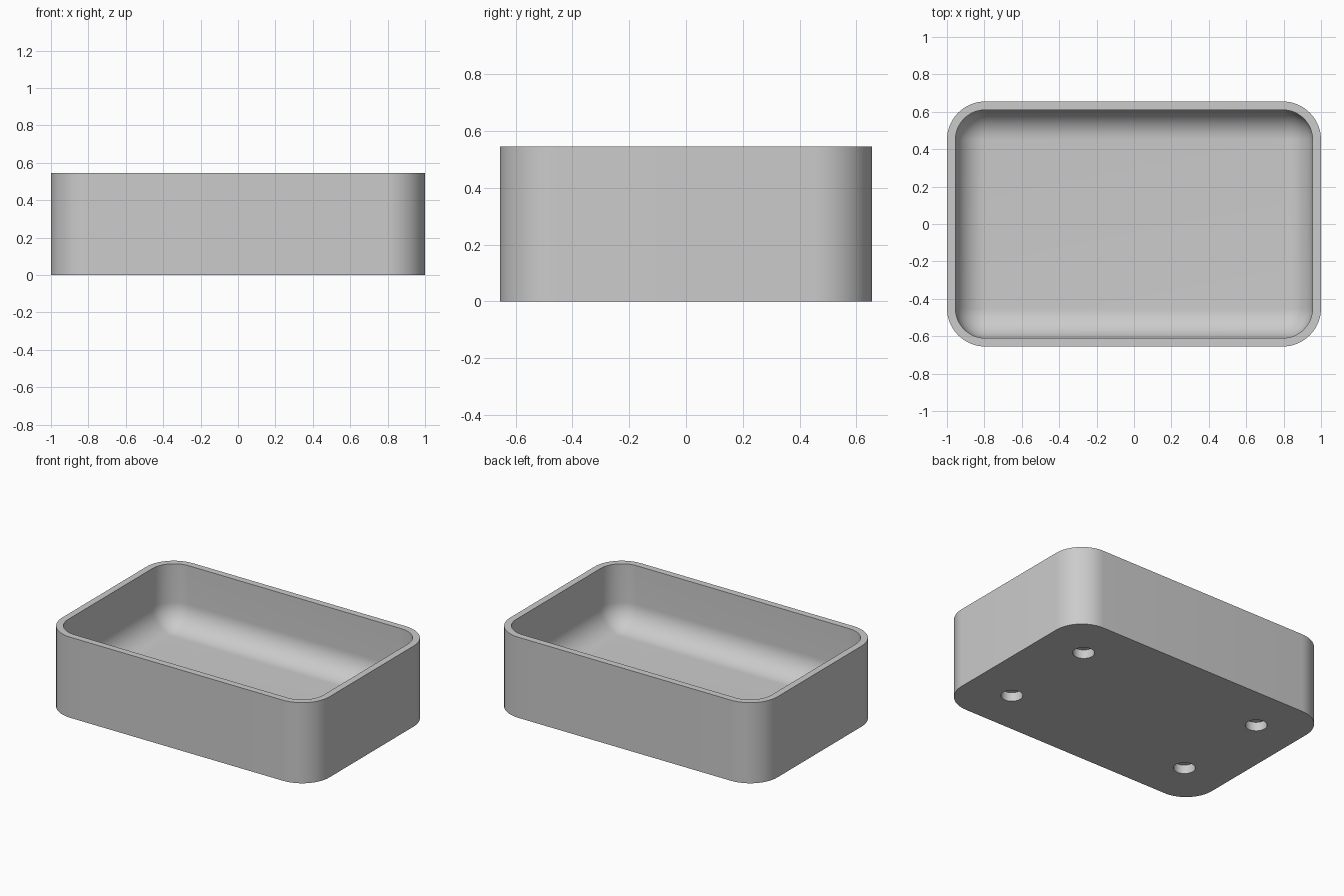
import bpy, bmesh
from math import sin, cos, pi

if "Cube" in bpy.data.objects:
    bpy.data.objects.remove(bpy.data.objects["Cube"], do_unlink=True)

grey = bpy.data.materials.new("light_grey")
colour = (0.6, 0.6, 0.6, 1)
grey.diffuse_color = colour
grey.use_nodes = True
grey.node_tree.nodes["Principled BSDF"].inputs["Base Color"].default_value = colour

HALF_X, HALF_Y, HEIGHT = 1.0, 0.655, 0.545
CORNER, WALL, FLOOR = 0.205, 0.045, 0.125
FILLET = CORNER - WALL
STEPS = 16


def ring(bm, radius, z):
    """Rounded rectangle whose corner centres stay fixed."""
    cx, cy = HALF_X - CORNER, HALF_Y - CORNER
    verts = []
    for quarter, (sx, sy) in enumerate([(1, 1), (-1, 1), (-1, -1), (1, -1)]):
        for i in range(STEPS + 1):
            a = (quarter + i / STEPS) * pi / 2
            verts.append(bm.verts.new((sx * cx + radius * cos(a),
                                       sy * cy + radius * sin(a), z)))
    return verts


# Tray: outer wall, rim, inner wall and rounded cove down to the floor
profile = [(CORNER, 0), (CORNER, HEIGHT), (FILLET, HEIGHT)]
for i in range(STEPS + 1):
    a = i / STEPS * pi / 2
    profile.append((FILLET * cos(a), FLOOR + FILLET * (1 - sin(a))))

bm = bmesh.new()
rings = [ring(bm, r, z) for r, z in profile]
for low, high in zip(rings, rings[1:]):
    for i in range(len(low)):
        j = (i + 1) % len(low)
        bm.faces.new((low[i], low[j], high[j], high[i]))
bm.faces.new(rings[0][::-1])
bm.faces.new(rings[-1])
bmesh.ops.remove_doubles(bm, verts=bm.verts, dist=0.0001)
bmesh.ops.recalc_face_normals(bm, faces=bm.faces)
mesh = bpy.data.meshes.new("tray")
bm.to_mesh(mesh)
bm.free()
mesh.materials.append(grey)
tray = bpy.data.objects.new("tray", mesh)
bpy.context.collection.objects.link(tray)

# Four blind round pockets in the underside
for sx in (-1, 1):
    for sy in (-1, 1):
        bpy.ops.mesh.primitive_cylinder_add(vertices=48, radius=0.067, depth=0.12,
                                            location=(sx * 0.69, sy * 0.342, 0))
        cutter = bpy.context.object
        cutter.name = "pocket_cutter"
        cutter.hide_render = True
        cutter.data.materials.append(grey)
        bpy.context.view_layer.objects.active = tray
        cut = tray.modifiers.new("pocket", "BOOLEAN")
        cut.operation = "DIFFERENCE"
        cut.solver = "EXACT"
        cut.object = cutter
        bpy.ops.object.modifier_apply(modifier=cut.name)
        bpy.data.objects.remove(cutter, do_unlink=True)

bpy.ops.object.select_all(action="DESELECT")
tray.select_set(True)
bpy.context.view_layer.objects.active = tray
bpy.ops.object.shade_smooth_by_angle(angle=pi / 6)
